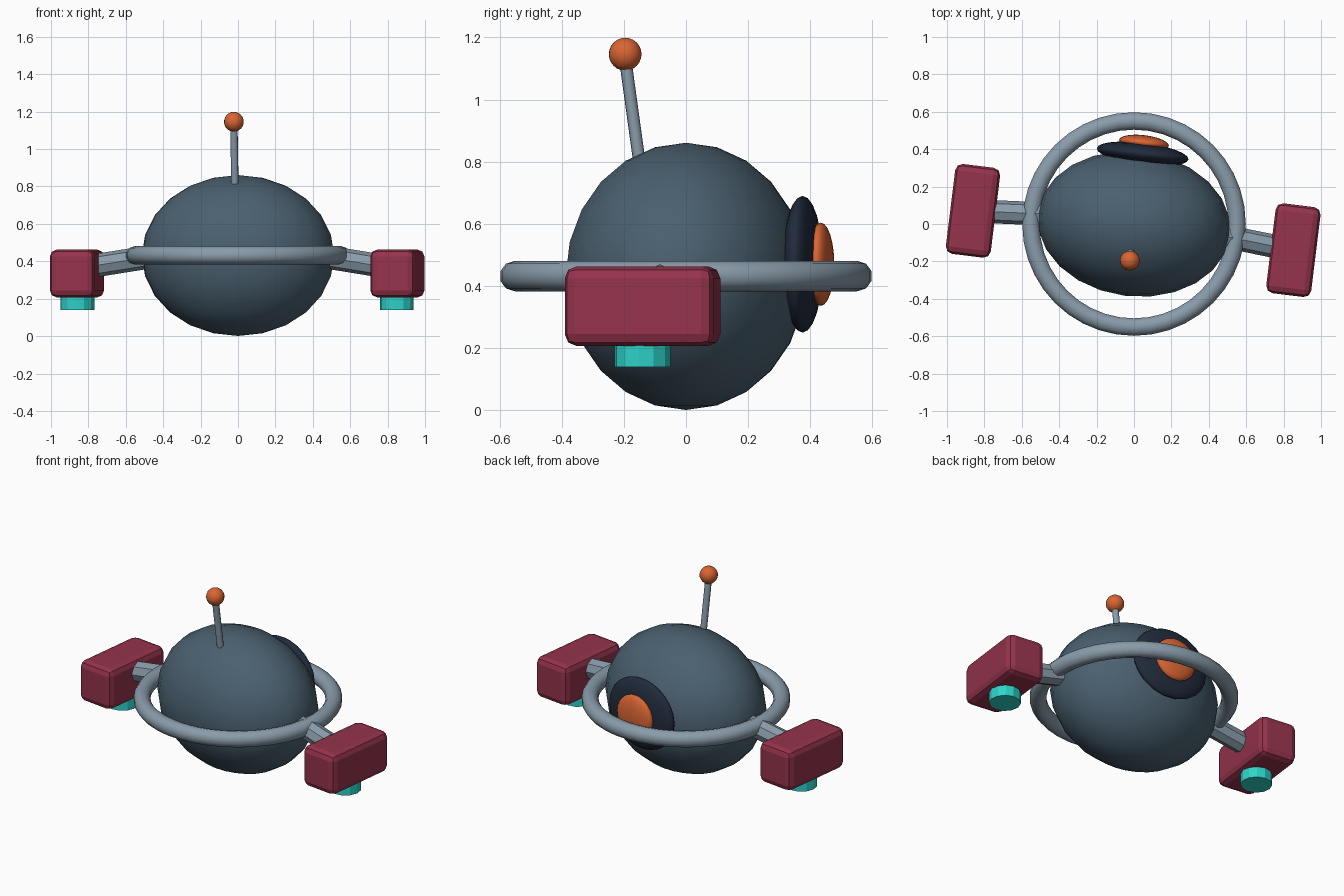
import bpy, bmesh, math
from mathutils import Vector, Matrix

if "Cube" in bpy.data.objects:
    bpy.data.objects.remove(bpy.data.objects["Cube"])

YAW = Matrix.Rotation(math.radians(-7), 4, 'Z')   # whole drone is turned slightly


def mat(name, col):
    m = bpy.data.materials.new(name)
    m.diffuse_color = (*col, 1)
    m.use_nodes = True
    m.node_tree.nodes["Principled BSDF"].inputs["Base Color"].default_value = m.diffuse_color
    return m


SLATE = mat("slate hull", (0.069, 0.117, 0.160))
STEEL = mat("steel grey", (0.250, 0.330, 0.400))
CRIMSON = mat("crimson", (0.300, 0.033, 0.072))
TEAL = mat("teal glow", (0.027, 0.650, 0.580))
ORANGE = mat("orange", (0.690, 0.130, 0.032))
NAVY = mat("dark navy", (0.015, 0.024, 0.045))


def make(name, bm, material, smooth=None):
    me = bpy.data.meshes.new(name)
    bmesh.ops.recalc_face_normals(bm, faces=bm.faces)
    bm.to_mesh(me)
    bm.free()
    me.materials.append(material)
    ob = bpy.data.objects.new(name, me)
    bpy.context.collection.objects.link(ob)
    if smooth:
        bpy.ops.object.select_all(action='DESELECT')
        ob.select_set(True)
        bpy.context.view_layer.objects.active = ob
        bpy.ops.object.shade_smooth_by_angle(angle=math.radians(smooth))
    return ob


def ellipsoid(name, centre, radii, material, u=24, v=12):
    bm = bmesh.new()
    bmesh.ops.create_uvsphere(bm, u_segments=u, v_segments=v, radius=1)
    bm.transform(YAW @ Matrix.Translation(centre) @ Matrix.Diagonal((*radii, 1)))
    return make(name, bm, material, 60)


def rod(name, a, b, radius, material, sides, smooth=None):
    a, b = Vector(a), Vector(b)
    d = b - a
    bm = bmesh.new()
    bmesh.ops.create_cone(bm, cap_ends=True, segments=sides, radius1=radius,
                          radius2=radius, depth=d.length)
    rot = d.to_track_quat('Z', 'Y').to_matrix().to_4x4()
    bm.transform(YAW @ Matrix.Translation((a + b) / 2) @ rot)
    return make(name, bm, material, smooth)


def torus(name, centre, major, minor, material, n=40, k=10):
    bm = bmesh.new()
    rings = []
    for i in range(n):
        t = 2 * math.pi * i / n
        ring = []
        for j in range(k):
            p = 2 * math.pi * (j + 0.5) / k
            r = major + minor * math.cos(p)
            ring.append(bm.verts.new((r * math.cos(t), r * math.sin(t),
                                      centre + minor * math.sin(p))))
        rings.append(ring)
    for i in range(n):
        a, b = rings[i], rings[(i + 1) % n]
        for j in range(k):
            bm.faces.new((a[j], b[j], b[(j + 1) % k], a[(j + 1) % k]))
    return make(name, bm, material, 60)


# Hull and surrounding ring
ellipsoid("hull", (0, 0, 0.431), (0.518, 0.387, 0.43), SLATE)
torus("ring", 0.432, 0.551, 0.049, STEEL)

# Eye: dark socket with an orange lens
ellipsoid("eye_socket", (0, 0.378, 0.47), (0.247, 0.059, 0.22), NAVY)
ellipsoid("eye_lens", (0, 0.437, 0.47), (0.134, 0.041, 0.134), ORANGE)

# Antenna with ball tip
rod("antenna", (0.002, -0.14, 0.72), (0.002, -0.197, 1.13), 0.02, STEEL, 10, 60)
ellipsoid("antenna_ball", (0.002, -0.197, 1.146), (0.053,) * 3, ORANGE, 16, 12)

# Arms, pods and thrusters on both sides
for side, s in (("left", -1), ("right", 1)):
    rod(side + "_arm", (s * 0.42, 0, 0.432), (s * 0.86, -0.035, 0.362), 0.062, STEEL, 8)

    bm = bmesh.new()
    bmesh.ops.create_cube(bm, size=1)
    bm.transform(Matrix.Diagonal((0.242, 0.484, 0.256, 1)))
    bmesh.ops.bevel(bm, geom=bm.edges[:], offset=0.038, segments=2,
                    profile=0.5, affect='EDGES')
    bm.transform(YAW @ Matrix.Translation((s * 0.863, -0.035, 0.335)))
    make(side + "_pod", bm, CRIMSON)

    rod(side + "_thruster", (s * 0.86, -0.035, 0.25), (s * 0.86, -0.035, 0.14),
        0.091, TEAL, 12)
